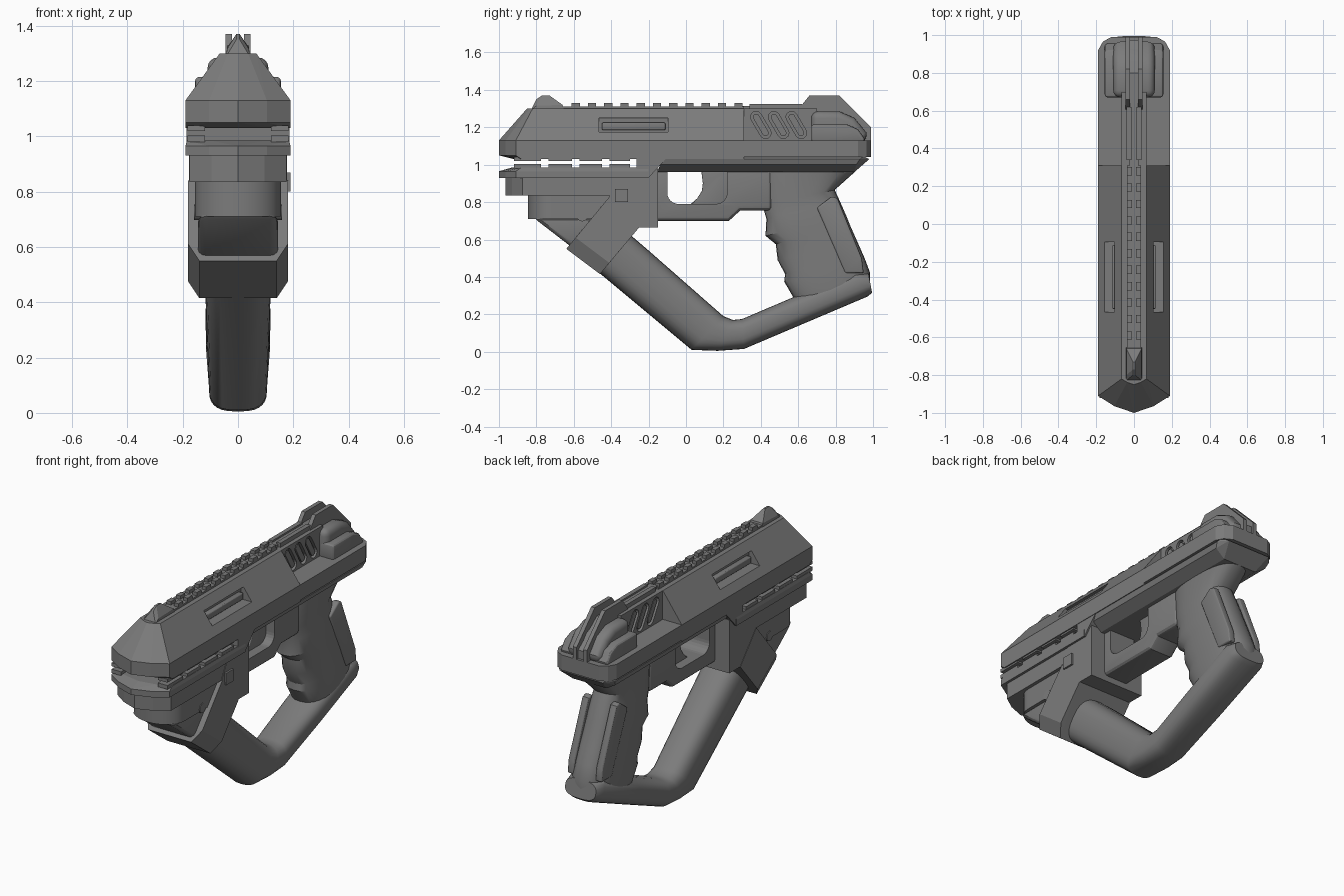
import bpy, bmesh, math
from mathutils import Vector

if "Cube" in bpy.data.objects:
    bpy.data.objects.remove(bpy.data.objects["Cube"])

grey = bpy.data.materials.new("gunmetal grey")
grey.diffuse_color = (0.2, 0.2, 0.2, 1)
grey.use_nodes = True
grey.node_tree.nodes["Principled BSDF"].inputs["Base Color"].default_value = grey.diffuse_color


def finish(name, bm, bevel=0, smooth=True, segs=3):
    bmesh.ops.recalc_face_normals(bm, faces=bm.faces)
    me = bpy.data.meshes.new(name)
    bm.to_mesh(me)
    bm.free()
    me.materials.append(grey)
    ob = bpy.data.objects.new(name, me)
    bpy.context.collection.objects.link(ob)
    if bevel:
        m = ob.modifiers.new("bevel", 'BEVEL')
        m.width, m.segments, m.limit_method = bevel, segs, 'ANGLE'
        m.angle_limit = math.radians(50)
        bake(ob)
    if smooth:
        bpy.ops.object.select_all(action='DESELECT')
        ob.select_set(True)
        bpy.context.view_layer.objects.active = ob
        bpy.ops.object.shade_smooth_by_angle(angle=math.radians(28))
    return ob


def bake(ob):
    dg = bpy.context.evaluated_depsgraph_get()
    me = bpy.data.meshes.new_from_object(ob.evaluated_get(dg))
    ob.modifiers.clear()
    ob.data = me


def cut(ob, cutters):
    for c in cutters:
        m = ob.modifiers.new("cut", 'BOOLEAN')
        m.operation, m.object, m.solver = 'DIFFERENCE', c, 'EXACT'
    bpy.context.view_layer.update()
    bake(ob)
    for c in cutters:
        bpy.data.objects.remove(c)


def hull(name, pts, **kw):
    """Convex solid from (x, y, z) points, mirrored across x."""
    bm = bmesh.new()
    for p in sorted({(s * x, y, z) for x, y, z in pts for s in (1, -1)}):
        bm.verts.new(p)
    bmesh.ops.convex_hull(bm, input=bm.verts)
    bmesh.ops.dissolve_limit(bm, angle_limit=0.01, verts=bm.verts, edges=bm.edges)
    return finish(name, bm, **kw)


def prism(name, prof, x0, x1, **kw):
    """Side profile of (y, z) points extruded from x0 to x1."""
    bm = bmesh.new()
    f = bm.faces.new([bm.verts.new((x0, y, z)) for y, z in prof])
    r = bmesh.ops.extrude_face_region(bm, geom=[f])
    vs = [v for v in r['geom'] if isinstance(v, bmesh.types.BMVert)]
    bmesh.ops.translate(bm, verts=vs, vec=(x1 - x0, 0, 0))
    return finish(name, bm, **kw)


def rect(y0, y1, z0, z1):
    return [(y0, z0), (y1, z0), (y1, z1), (y0, z1)]


def capsule(a, b, r, n=8):
    a, b = Vector(a), Vector(b)
    t = math.atan2(b.y - a.y, b.x - a.x)
    arc = lambda c, s: [(c.x + r * math.cos(s + math.pi * i / n),
                         c.y + r * math.sin(s + math.pi * i / n)) for i in range(n + 1)]
    return arc(b, t - math.pi / 2) + arc(a, t + math.pi / 2)


def loft(name, stations, n=28, e=2.6):
    """Rounded tube; each station is (point a, point b, half width) in the side plane."""
    bm = bmesh.new()
    rings = []
    for a, b, w in stations:
        a, b = Vector(a), Vector(b)
        c, d = (a + b) / 2, (a - b) / 2
        ring = []
        for i in range(n):
            t = 2 * math.pi * i / n
            u, v = (math.copysign(abs(k) ** (2 / e), k) for k in (math.cos(t), math.sin(t)))
            ring.append(bm.verts.new((w * v, c.x + d.x * u, c.y + d.y * u)))
        rings.append(ring)
    for r, s in zip(rings, rings[1:]):
        for i in range(n):
            bm.faces.new((r[i], r[(i + 1) % n], s[(i + 1) % n], s[i]))
    bm.faces.new(rings[0])
    bm.faces.new(rings[-1])
    return finish(name, bm)


def nose(w, y0, y1, z, d=0.09):
    """Half plan with a faceted front end at height z."""
    return [(0, y0, z), (w * .55, y0 + d * .4, z), (w, y0 + d, z), (w, y1, z)]


# Slide: faceted nose, vertical sides, sloped roof
slide = hull("slide", nose(.19, -.92, .31, 1.03, .04) + nose(.19, -1, .31, 1.05)
             + nose(.19, -1, .31, 1.13) + nose(.066, -.85, .31, 1.3, .03), smooth=False)
cut(slide, [prism("c", rect(-.465, -.095, 1.175, 1.25), s * .085, s * .3, smooth=False)
            for s in (1, -1)])
for s in (1, -1):
    prism("side_window_bar", rect(-.45, -.11, 1.185, 1.225), s * .08, s * .115, bevel=.008)

# Rear shelf of the slide
hull("slide_rear", [(x, y, z) for z in (1.04, 1.13) for x, y in
                    ((.19, .3), (.19, .92), (.165, .965), (.12, .99))], smooth=False)
# Vented wall with slanted slots
vent = prism("vent_wall", rect(.3, .7, 1.12, 1.3), -.065, .065, smooth=False)
cut(vent, [prism("c", capsule((.375 + i * .095, 1.255), (.425 + i * .095, 1.17), .03),
                 s * .045, s * .2, smooth=False) for i in range(3) for s in (1, -1)])
for s in (1, -1):
    for i in range(3):
        prism("vent_insert", capsule((.375 + i * .095, 1.255), (.425 + i * .095, 1.17), .017),
              s * .04, s * .06)

# Rounded rear hump in two layers
prism("hump_outer", [(.67, 1.12), (.67, 1.215), (.86, 1.215), (.92, 1.19), (.955, 1.14), (.955, 1.12)],
      -.155, .155, bevel=.03)
prism("hump_inner", [(.67, 1.12), (.67, 1.285), (.82, 1.285), (.9, 1.25), (.965, 1.17), (.965, 1.12)],
      -.11, .11, bevel=.045, segs=4)

# Rear sight fins and the bridge between them
for s in (1, -1):
    prism("rear_sight_fin", [(.6, 1.29), (.62, 1.32), (.66, 1.37), (.82, 1.37), (.99, 1.2), (.99, 1.1),
                             (.7, 1.1)], s * .022, s * .046, smooth=False)
prism("rear_sight_base", [(.3, 1.28), (.3, 1.315), (.8, 1.315), (.975, 1.18), (.975, 1.1), (.7, 1.1)],
      -.025, .025, smooth=False)

# Top rail with paired teeth
prism("rail_base", rect(-.66, .31, 1.29, 1.31), -.038, .038, smooth=False)
for s in (1, -1):
    prism("rail_rear_strip", rect(.34, .62, 1.29, 1.325), s * .014, s * .04, smooth=False)
    for i in range(11):
        y = -.59 + i * .087
        prism("rail_tooth", rect(y - .022, y + .022, 1.3, 1.33), s * .01, s * .038, smooth=False)

# Front sight
hull("front_sight", [(.042, -.83, 1.29), (.042, -.65, 1.29), (.04, -.8, 1.315), (.04, -.66, 1.32),
                     (.006, -.8, 1.35), (.006, -.77, 1.37), (.006, -.73, 1.37)], smooth=False)

# Lower front tiers
hull("fore_upper", nose(.19, -1, -.2, .93) + nose(.19, -1, -.2, .965)
     + nose(.185, -.93, -.2, .985, .05), smooth=False)
hull("fore_middle", nose(.175, -.965, -.3, .835) + nose(.175, -.965, -.3, .94), smooth=False)
arc = [(.155 * math.sin(t), -.72 - .125 * math.cos(t)) for t in [math.pi / 16 * i for i in range(9)]]
hull("fore_lower", [(x, y, z) for z in (.71, .84) for x, y in arc + [(.155, -.3)]])
prism("fore_underside", [(-.82, .72), (-.58, .535), (-.35, .72)], -.145, .145, bevel=.03)
hull("fore_bridge", [(.187, y, z) for y, z in ((-.265, .94), (-.265, 1.05), (-.09, 1.05), (-.2, .93))],
     smooth=False)
# Lips that narrow the side gap
for s in (1, -1):
    for y0, y1 in ((-.92, -.775), (-.735, -.61), (-.57, -.45), (-.41, -.3)):
        for z0, z1 in ((.98, 1.003), (1.02, 1.04)):
            prism("gap_lip", rect(y0, y1, z0, z1), s * .12, s * .183, smooth=False)
    prism("side_pin", capsule((-.556, .725), (-.555, .725), .028), s * .14, s * .159)
prism("catch_plate", rect(-.38, -.31, .8, .87), .17, .189, smooth=False)

# Collar around the strut and block behind it
hull("collar", [(.14, -.64, .55), (.14, -.46, .415), (.18, -.59, .61), (.18, -.41, .475),
                (.18, -.25, .665), (.18, -.4, .84)], smooth=False)
hull("collar_block", [(.178, y, z) for y, z in ((-.41, .83), (-.33, .92), (-.33, .98), (-.15, .98),
                                               (-.15, .665), (-.26, .665))], smooth=False)

# Frame under the slide
hull("frame", [(.17, -.12, 1.045), (.17, .95, 1.045), (.185, -.12, 1.03), (.185, .93, 1.03),
               (.14, .98, 1.03), (.175, -.14, 1.0), (.175, .91, 1.0), (.13, .94, 1.0),
               (.11, -.15, .96), (.11, .9, .96)], smooth=False)

# Trigger guard with rounded opening, and trigger
guard = prism("trigger_guard", [(-.2, .98), (-.2, .7), (.23, .7), (.29, .755), (.46, .755), (.46, .98)],
              -.085, .085, bevel=.025)
hole = [(.22, 1.1), (-.1, 1.1)]
for cy, a0 in ((-.04, math.pi), (.16, 1.5 * math.pi)):
    hole += [(cy + .06 * math.cos(a0 + math.pi / 12 * i), .85 + .06 * math.sin(a0 + math.pi / 12 * i))
             for i in range(7)]
cut(guard, [prism("c", hole, -.3, .3, smooth=False)])
prism("trigger", [(.08, .98), (.09, .9), (.085, .86), (.06, .82), (.02, .785), (.23, .785), (.23, .98)],
      -.03, .03, bevel=.008)

# Grip with finger grooves
loft("grip", [((.4, .98), (.92, .98), .11), ((.4, .94), (.89, .95), .11), ((.41, .78), (.795, .865), .1),
              ((.43, .71), (.825, .8), .105), ((.425, .62), (.86, .72), .112),
              ((.48, .575), (.88, .67), .11), ((.49, .49), (.92, .58), .114),
              ((.53, .415), (.955, .5), .113), ((.525, .375), (.985, .42), .116),
              ((.58, .28), (.985, .34), .11)])
# Raised grip panels
for s in (1, -1):
    prism("backstrap_panel", [(.7, .77), (.78, .83), (.81, .82), (.94, .5), (.95, .42), (.85, .42)],
          s * .07, s * .113, bevel=.01)

# Strut and foot loop
loft("strut_loop", [((-.35, .67), (-.58, .51), .125), ((-.21, .55), (-.45, .41), .12),
                    ((.2, .19), (.03, .01), .105), ((.25, .17), (.17, .005), .105),
                    ((.3, .175), (.31, .015), .105), ((.57, .29), (.64, .155), .115),
                    ((.9, .43), (.97, .295), .118), ((.975, .42), (.995, .315), .1)], e=2.8)
